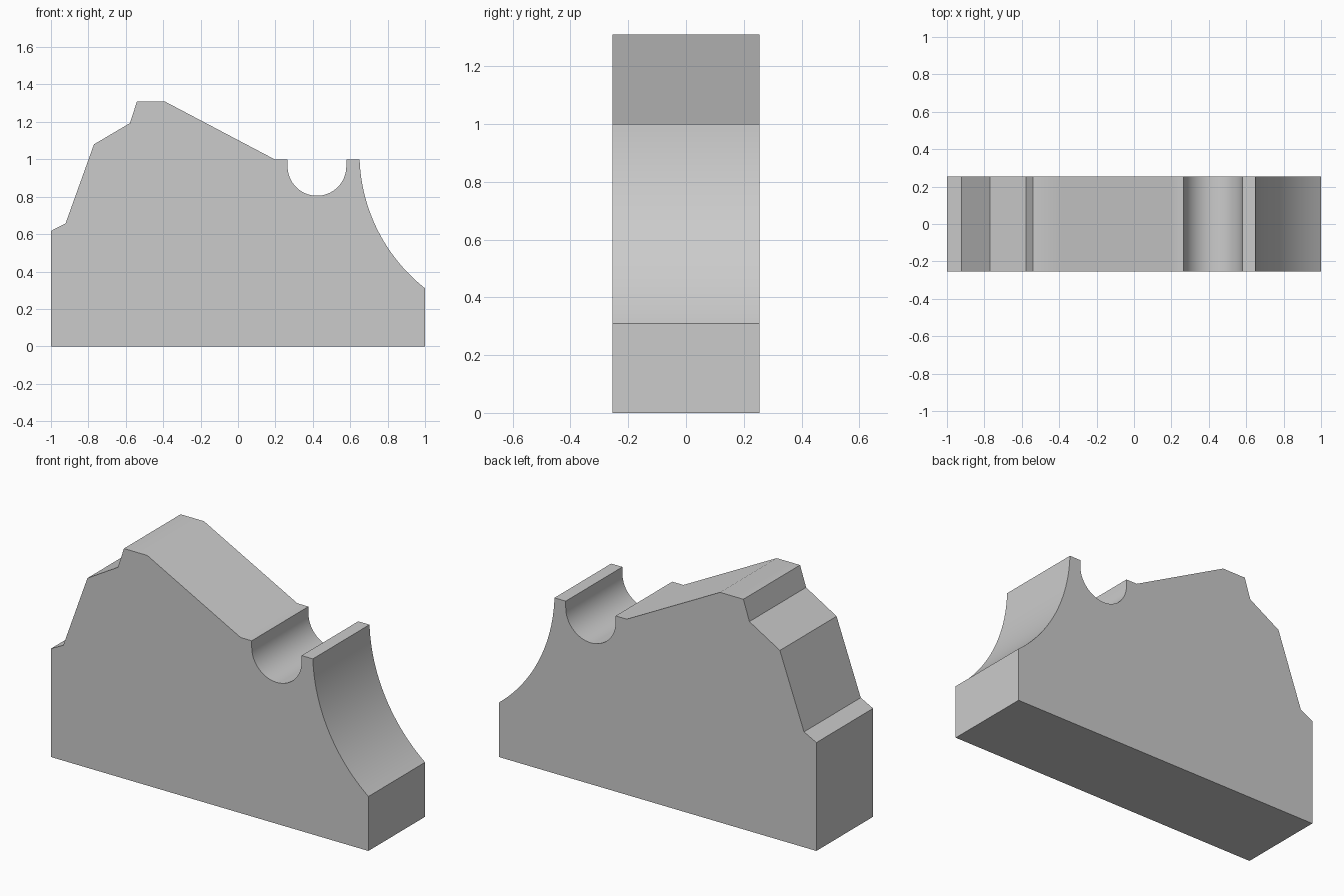
import bpy, bmesh
from math import pi, sin, cos, atan2
from mathutils import Vector

cube = bpy.data.objects.get("Cube")
if cube:
    bpy.data.objects.remove(cube, do_unlink=True)

HALF_DEPTH = 0.255


def arc(centre, radius, start, end, steps):
    """Points along a circular arc in the x-z plane."""
    return [(centre[0] + radius * cos(start + (end - start) * i / steps),
             centre[1] + radius * sin(start + (end - start) * i / steps))
            for i in range(steps + 1)]


def arc_between(a, b, radius, steps):
    """Arc from a to b that bows towards the lower left."""
    a, b = Vector(a), Vector(b)
    chord = b - a
    normal = Vector((-chord.y, chord.x)).normalized()
    rise = (radius ** 2 - (chord.length / 2) ** 2) ** 0.5
    c = (a + b) / 2 + normal * rise
    start = atan2(a.y - c.y, a.x - c.x) % (2 * pi)
    end = atan2(b.y - c.y, b.x - c.x) % (2 * pi)
    return arc(c, radius, start, end, steps)


# Stepped and sloped side, round notch, then the hollow curved side
profile = [(-1, 0), (-1, 0.617), (-0.922, 0.657), (-0.77, 1.08),
           (-0.578, 1.193), (-0.54, 1.31), (-0.393, 1.31),
           (0.195, 1), (0.265, 1)]
profile += arc((0.422, 0.962), 0.157, pi, 2 * pi, 32)
profile += [(0.579, 1)]
profile += arc_between((0.65, 1), (1, 0.31), 0.92, 24)
profile += [(1, 0)]

# Extrude the profile through the depth
bm = bmesh.new()
face = bm.faces.new([bm.verts.new((x, -HALF_DEPTH, z)) for x, z in profile])
result = bmesh.ops.extrude_face_region(bm, geom=[face], use_keep_orig=True)
back = [v for v in result["geom"] if isinstance(v, bmesh.types.BMVert)]
bmesh.ops.translate(bm, verts=back, vec=(0, 2 * HALF_DEPTH, 0))
bmesh.ops.recalc_face_normals(bm, faces=bm.faces)
mesh = bpy.data.meshes.new("notched_block")
bm.to_mesh(mesh)
bm.free()

block = bpy.data.objects.new("notched_block", mesh)
bpy.context.collection.objects.link(block)

# Plain grey material
grey = bpy.data.materials.new("plain_grey")
grey.use_nodes = True
colour = (0.6, 0.6, 0.6, 1)
grey.diffuse_color = colour
grey.node_tree.nodes["Principled BSDF"].inputs["Base Color"].default_value = colour
mesh.materials.append(grey)

# Smooth the curves, keep the corners sharp
bpy.ops.object.select_all(action="DESELECT")
block.select_set(True)
bpy.context.view_layer.objects.active = block
bpy.ops.object.shade_smooth_by_angle(angle=pi / 6)
